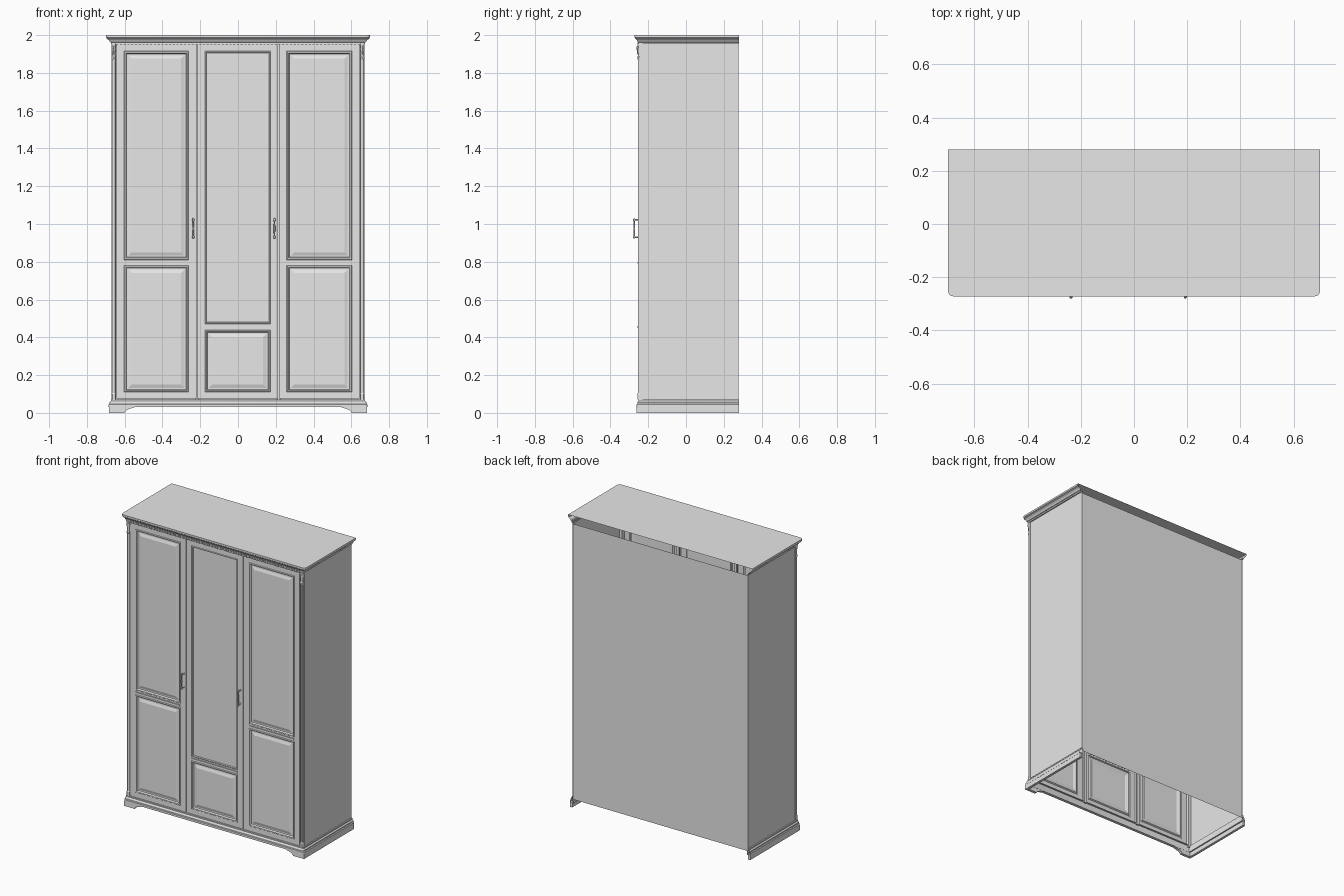
import bpy, math

if "Cube" in bpy.data.objects:
    bpy.data.objects.remove(bpy.data.objects["Cube"])

MAT = bpy.data.materials.new("light grey paint")
MAT.diffuse_color = (0.8, 0.8, 0.8, 1)
MAT.use_nodes = True
MAT.node_tree.nodes["Principled BSDF"].inputs["Base Color"].default_value = MAT.diffuse_color
HX, FY, BY = 0.67, -0.25, 0.28        # body half width, front, back


def make(name, verts, faces, smooth=True):
    me = bpy.data.meshes.new(name)
    me.from_pydata(verts, [], faces)
    me.materials.append(MAT)
    ob = bpy.data.objects.new(name, me)
    bpy.context.collection.objects.link(ob)
    if smooth:
        bpy.ops.object.select_all(action='DESELECT')
        ob.select_set(True)
        bpy.context.view_layer.objects.active = ob
        bpy.ops.object.shade_smooth_by_angle(angle=math.radians(30))
    return ob


def boxes(name, items):
    """One object from several boxes (x0, x1, y0, y1, z0, z1)."""
    vs, fs = [], []
    for x0, x1, y0, y1, z0, z1 in items:
        b = len(vs)
        vs += [(x, y, z) for z in (z0, z1) for x, y in ((x0, y0), (x1, y0), (x1, y1), (x0, y1))]
        fs += [[b + i for i in f] for f in ((3, 2, 1, 0), (4, 5, 6, 7), (0, 1, 5, 4),
                                            (1, 2, 6, 5), (2, 3, 7, 6), (3, 0, 4, 7))]
    return make(name, vs, fs, False)


def u_sweep(name, profile, cap=False):
    """Sweep an (outset, z) profile round left side, front and right side."""
    vs, fs = [], []
    for o, z in profile:
        x, y, r = HX + o, FY - o * 0.75, max(0.002, o * 0.7)
        arc = [(x - r + r * math.cos(a), y + r - r * math.sin(a))
               for a in [math.pi / 2 * i / 5 for i in range(6)]]
        right = arc[::-1] + [(x, BY)]
        left = [(-px, py) for px, py in right[::-1]]
        vs += [(px, py, z) for px, py in left + right]
    n = len(vs) // len(profile)
    for k in range(len(profile) - 1):
        for i in range(n - 1):
            a = k * n + i
            fs.append((a, a + 1, a + 1 + n, a + n))
    if cap:
        fs.append(list(range(len(vs) - n, len(vs))))
    return make(name, vs, fs)


def door(name, x0, x1, panels, z0=0.075, z1=1.953):
    """Door skin with moulded panels: (z0, z1, [(inset, depth), ...])."""
    vs, fs = [], []

    def quad(pts):
        vs.extend(pts)
        fs.append(list(range(len(vs) - len(pts), len(vs))))

    def rect(a, b, c, d, y):
        return [(a, y, c), (b, y, c), (b, y, d), (a, y, d)]

    m = 0.04
    quad(rect(x0, x0 + m, z0, z1, FY))
    quad(rect(x1 - m, x1, z0, z1, FY))
    low = z0
    for p0, p1, prof in panels:
        quad(rect(x0 + m, x1 - m, low, p0, FY))
        low = p1
        rings = [rect(x0 + m + i, x1 - m - i, p0 + i, p1 - i, FY + d) for i, d in [(0, 0)] + prof]
        for a, b in zip(rings, rings[1:]):
            for i in range(4):
                j = (i + 1) % 4
                quad([a[i], a[j], b[j], b[i]])
        quad(rings[-1])
    quad(rect(x0 + m, x1 - m, low, z1, FY))
    f, b = rect(x0, x1, z0, z1, FY), rect(x0, x1, z0, z1, FY + 0.018)
    for i in range(4):
        j = (i + 1) % 4
        quad([f[i], b[i], b[j], f[j]])
    return make(name, vs, fs, False)


def lathe(name, profile, place, n=12):
    """Revolve (radius, t) points; place(u, v, t) maps to the world."""
    vs, fs = [], []
    for r, t in profile:
        vs += [place(r * math.cos(2 * math.pi * i / n), r * math.sin(2 * math.pi * i / n), t)
               for i in range(n)]
    for k in range(len(profile) - 1):
        for i in range(n):
            j = (i + 1) % n
            fs.append((k * n + i, k * n + j, k * n + n + j, k * n + n + i))
    fs += [list(range(n))[::-1], list(range(len(vs) - n, len(vs)))]
    return make(name, vs, fs)


# Carcass: open sheets, hollow inside
for s, side in ((-1, "left"), (1, "right")):
    p = [(s * 0.665, FY + 0.005, 0.04), (s * 0.665, BY - 0.002, 0.04),
         (s * 0.665, BY - 0.002, 1.96), (s * 0.665, FY + 0.005, 1.96)]
    make(side + "_side_panel", p if s > 0 else p[::-1], [(0, 1, 2, 3)], False)
make("back_panel", [(0.665, BY - 0.003, 0.055), (-0.665, BY - 0.003, 0.055),
                    (-0.665, BY - 0.003, 1.945), (0.665, BY - 0.003, 1.945)],
     [(0, 1, 2, 3)], False)

# Cornice with closed top, and dentil row beneath it
u_sweep("cornice", [(-0.012, 1.952), (0.003, 1.952), (0.003, 1.961), (0.008, 1.963),
                    (0.010, 1.968), (0.014, 1.974), (0.021, 1.979), (0.025, 1.981),
                    (0.025, 1.985), (0.029, 1.988), (0.029, 2.0)], True)
boxes("dentil_row", [(-0.64 + 0.02 * i - 0.006, -0.64 + 0.02 * i + 0.006, FY - 0.008,
                      FY + 0.002, 1.950, 1.962) for i in range(65)])

# Base moulding, bracket feet and side plinths
u_sweep("base_moulding", [(-0.012, 0.072), (-0.012, 0.03), (0.015, 0.03), (0.015, 0.044),
                          (0.010, 0.048), (0.010, 0.056), (0.006, 0.061), (0.003, 0.064),
                          (0.003, 0.072), (-0.012, 0.072)])
foot = [(0.683, 0), (0.683, 0.032), (0.545, 0.032), (0.552, 0.027), (0.565, 0.024),
        (0.585, 0.017), (0.597, 0.008), (0.602, 0)]
nf = len(foot)
for s, side in ((-1, "left"), (1, "right")):
    vs = [(s * x, y, z) for y in (FY - 0.011, FY + 0.008) for x, z in foot]
    fs = [list(range(nf)), list(range(nf, 2 * nf))[::-1]]
    fs += [(i, i + nf, (i + 1) % nf + nf, (i + 1) % nf) for i in range(nf)]
    make(side + "_front_foot", vs, [f if s < 0 else f[::-1] for f in fs], False)
    xs = sorted((s * 0.667, s * 0.684))
    boxes(side + "_side_plinth", [(*xs, FY, BY, 0, 0.034)])

# Doors with moulded panels
raised = [(0.003, -0.004), (0.009, -0.004), (0.014, 0.006), (0.022, 0.006), (0.040, 0.0)]
plain = [(0.003, -0.003), (0.007, -0.003), (0.010, 0.004)]
side_panels = [(0.11, 0.78, raised), (0.81, 1.915, raised)]
door("left_door", -0.643, -0.221, side_panels)
door("middle_door", -0.216, 0.213, [(0.11, 0.44, raised), (0.47, 1.915, plain)])
door("right_door", 0.218, 0.643, side_panels)
boxes("door_rail_beads", [(a, b, FY - 0.006, FY + 0.001, z, z + 0.01) for a, b, z in
                          ((-0.6, -0.264, 0.79), (-0.173, 0.17, 0.45), (0.261, 0.6, 0.79))])
boxes("gap_posts", [(x - 0.010, x + 0.010, FY + 0.02, FY + 0.03, 0.06, 1.96)
                    for x in (-0.2185, 0.2155)])

# Corner pilasters: backing post, round column, carved capital
for s, side in ((-1, "left"), (1, "right")):
    xs = sorted((s * 0.646, s * HX))
    boxes(side + "_corner_post", [(*xs, FY + 0.004, FY + 0.02, 0.06, 1.955)])
    cx = s * 0.658

    def up(u, v, t, cx=cx):
        return (cx + u, FY + 0.004 + v, t)
    lathe(side + "_column", [(0.012, 0.07), (0.012, 0.10), (0.009, 0.105), (0.009, 1.87),
                             (0.012, 1.875), (0.012, 1.885), (0.008, 1.89), (0.007, 1.90),
                             (0.012, 1.945), (0.012, 1.955)], up)
    vs = [(cx - 0.012, FY - 0.004, 1.945), (cx, FY - 0.009, 1.895), (cx + 0.012, FY - 0.004, 1.945),
          (cx, FY - 0.012, 1.94), (cx, FY + 0.005, 1.92)]
    make(side + "_capital_leaf", vs, [(0, 1, 3), (1, 2, 3), (0, 3, 2), (0, 4, 1), (1, 4, 2),
                                      (0, 2, 4)], False)

# Bow handles: turned grip and two stand-offs
grip = [(0.002, 0.922), (0.005, 0.925), (0.006, 0.930), (0.005, 0.935), (0.003, 0.940),
        (0.004, 0.955), (0.005, 0.976), (0.004, 0.997), (0.003, 1.012),
        (0.005, 1.018), (0.006, 1.023), (0.005, 1.028), (0.002, 1.031)]
for x, side in ((-0.237, "left"), (0.193, "right")):
    lathe(side + "_handle_grip", grip, lambda u, v, t: (x + u, -0.274 + v, t))
    for z, end in ((0.930, "lower"), (1.023, "upper")):
        lathe(side + "_handle_" + end + "_post",
              [(0.0035, -0.274), (0.0035, -0.255), (0.007, -0.253), (0.007, -0.248)],
              lambda u, v, t: (x + v, t, z + u))
